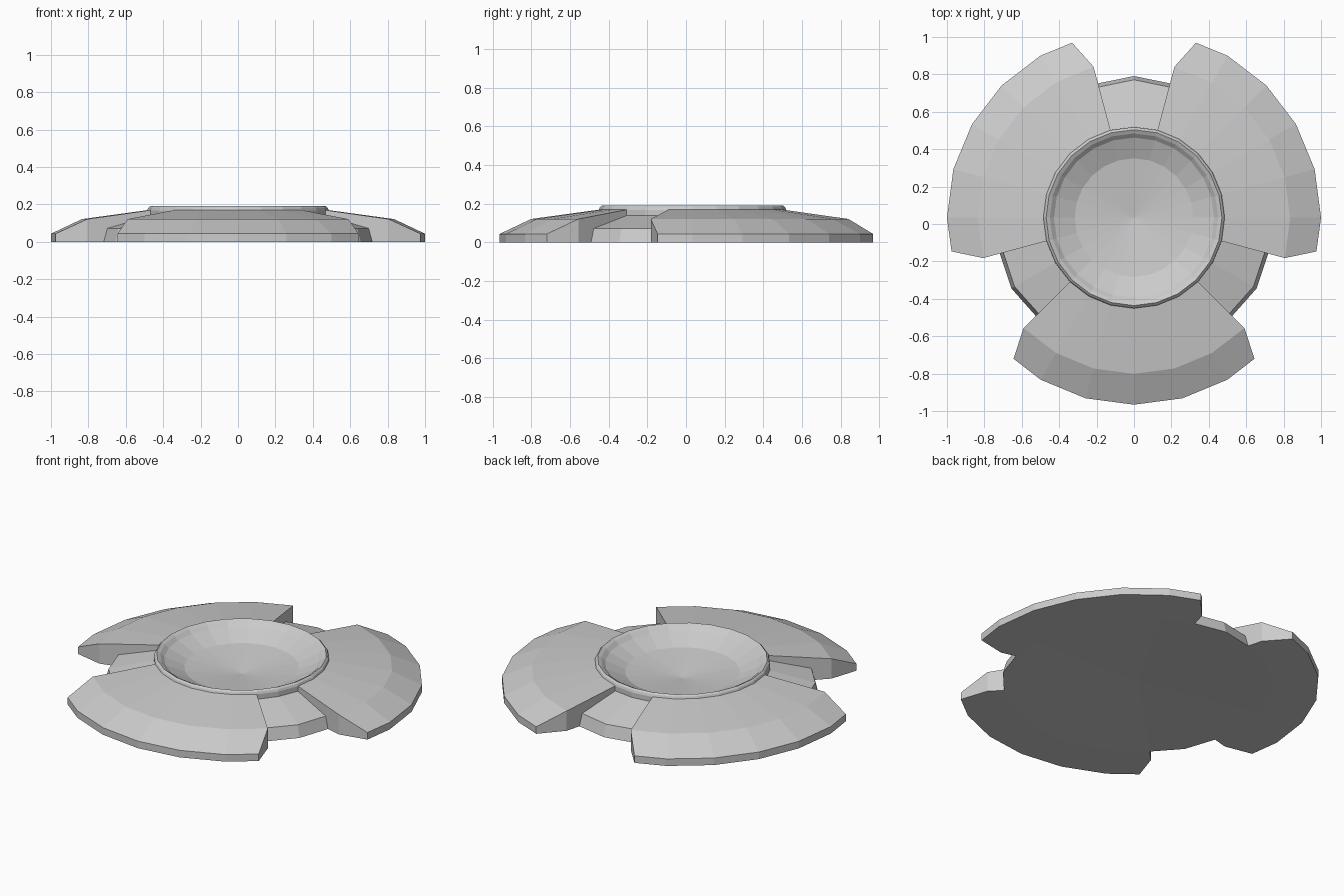
import bpy, bmesh
from math import radians, cos, sin

if "Cube" in bpy.data.objects:
    bpy.data.objects.remove(bpy.data.objects["Cube"])

CY = 0.034          # rotation axis offset in y
STEP = 15           # 24-sided rings


def pt(r, deg, z):
    return (r * cos(radians(deg)), CY + r * sin(radians(deg)), z)


def build(name, polys):
    """Make a flat-shaded object from polygons given as point lists."""
    bm = bmesh.new()
    for poly in polys:
        clean = []
        for p in poly:
            if p not in clean:
                clean.append(p)
        if len(clean) > 2:
            bm.faces.new([bm.verts.new(p) for p in clean])
    bmesh.ops.remove_doubles(bm, verts=bm.verts, dist=0.0005)
    mesh = bpy.data.meshes.new(name)
    bm.to_mesh(mesh)
    bm.free()
    ob = bpy.data.objects.new(name, mesh)
    bpy.context.collection.objects.link(ob)
    return ob


def sweep(columns):
    """Join neighbouring columns of points with quads."""
    polys = []
    for a, b in zip(columns, columns[1:]):
        for i in range(len(a) - 1):
            polys.append([a[i], b[i], b[i + 1], a[i + 1]])
    return polys


FLOOR = [(0, 0.02), (0.757, 0), (0.737, 0.072), (0.485, 0.138), (0.485, 0.168)]
BLADE = [(0, 0.02), (0.743, 0), (0.835, 0), (1.0, 0), (1.0, 0.043),
         (0.835, 0.121), (0.485, 0.169)]
WALL = [(0.743, 0), (0.835, 0), (0.835, 0.121), (0.485, 0.169),
        (0.485, 0.138), (0.723, 0.072)]
DISH = [(0.485, 0.168), (0.48, 0.181), (0.47, 0.19), (0.45, 0.18),
        (0.428, 0.16), (0.317, 0.111), (0, 0.072)]


def blade_column(centre, off):
    # the outer corners of each blade are clipped back
    col = []
    for r, z in BLADE:
        d = off
        if r == 1.0 and abs(off) == 45:
            d, r = off * 0.9, 0.992
        col.append(pt(r, centre + d, z))
    return col


def floor_column(centre, off):
    # the outer edge bulges slightly in the middle of the notch
    return [pt(r - 0.014 if off and r > 0.6 else r, centre + off, z)
            for r, z in FLOOR]


for k in range(3):
    # broad raised blade with its two end walls
    c = -90 + 120 * k
    cols = [blade_column(c, o) for o in range(-45, 46, STEP)]
    polys = sweep(cols)
    for col, off in ((cols[0], -45), (cols[-1], 45)):
        wall = [pt(r, c + off, z) for r, z in WALL]
        tip = [col[2], col[3], col[4], col[5]]
        if off > 0:
            wall.reverse()
            tip.reverse()
        polys += [wall, tip]
    build("blade_%d" % (k + 1), polys)

    # lower step between blades
    g = -30 + 120 * k
    build("notch_floor_%d" % (k + 1),
          sweep([floor_column(g, o) for o in (-15, 0, 15)]))

# central rim and shallow dish
build("dish", sweep([[pt(r, d, z) for r, z in DISH]
                     for d in range(0, 361, STEP)]))
